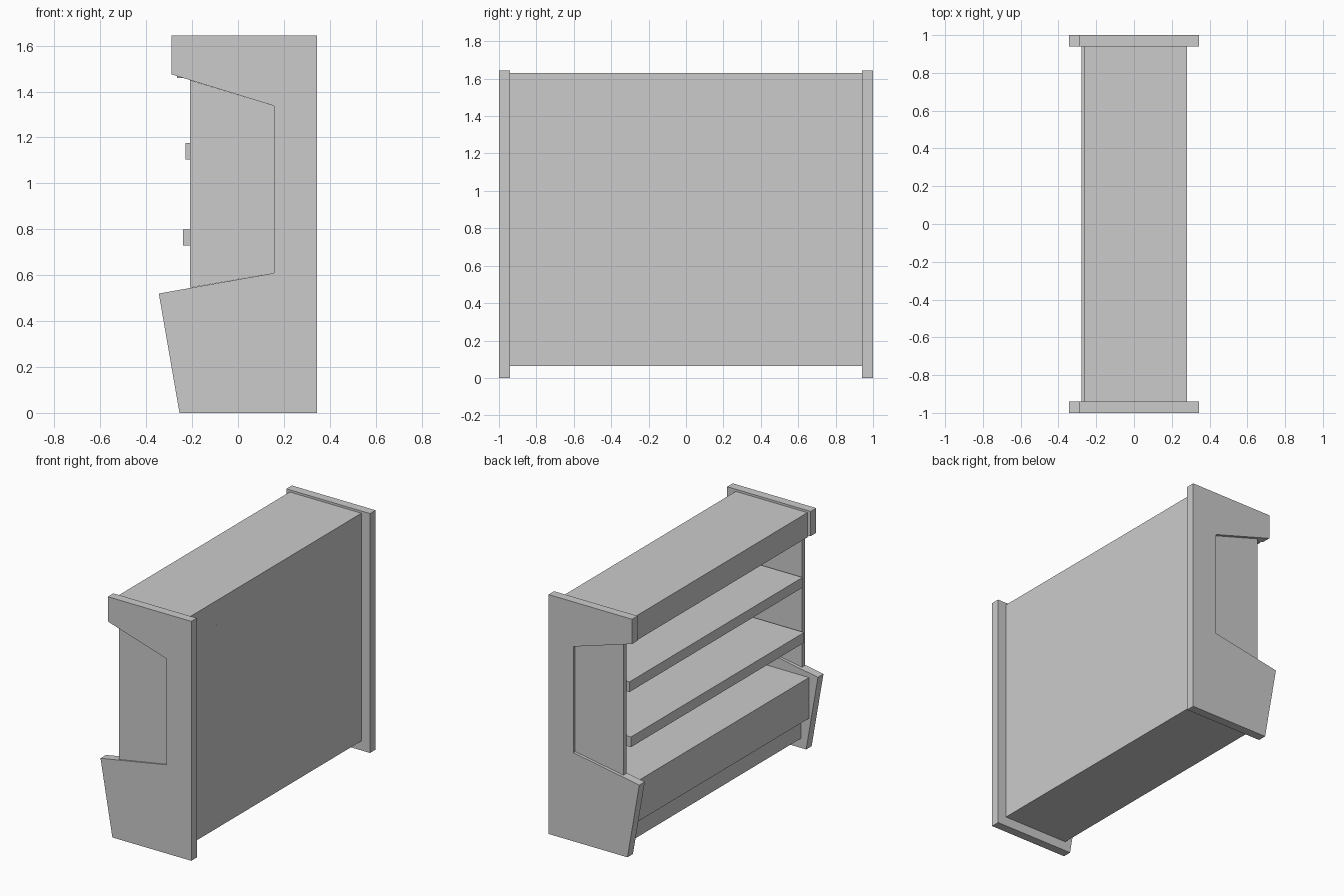
import bpy, bmesh

if "Cube" in bpy.data.objects:
    bpy.data.objects.remove(bpy.data.objects["Cube"])


def extrude_profile(name, pts, y0, y1):
    """Extrude an x-z outline from y0 to y1."""
    bm = bmesh.new()
    face = bm.faces.new([bm.verts.new((x, y0, z)) for x, z in pts])
    ext = bmesh.ops.extrude_face_region(bm, geom=[face])
    verts = [v for v in ext["geom"] if isinstance(v, bmesh.types.BMVert)]
    bmesh.ops.translate(bm, verts=verts, vec=(0, y1 - y0, 0))
    bmesh.ops.recalc_face_normals(bm, faces=bm.faces)
    mesh = bpy.data.meshes.new(name)
    bm.to_mesh(mesh)
    bm.free()
    obj = bpy.data.objects.new(name, mesh)
    bpy.context.collection.objects.link(obj)
    return obj


def board(name, x0, x1, z0, z1, half=0.94):
    """Board running between the side panels."""
    return extrude_profile(name, [(x0, z0), (x1, z0), (x1, z1), (x0, z1)], -half, half)


# Side panels: C-shaped frame with a thinner, slightly sunken infill
frame = [(-0.255, 0), (0.345, 0), (0.345, 1.645), (-0.29, 1.645),
         (-0.29, 1.475), (0.156, 1.338), (0.156, 0.609), (-0.345, 0.52)]
infill = [(-0.21, 0.545), (0.156, 0.609), (0.156, 1.338), (-0.21, 1.45)]
for side, y in (("left", -1.0), ("right", 0.94)):
    extrude_profile(side + "_side_frame", frame, y, y + 0.06)
    extrude_profile(side + "_side_infill", infill, y + 0.008, y + 0.04)

# Back panel between the lower box and the top box
BACK = 0.28
board("back_panel", 0.22, BACK, 0.50, 1.46)

# Top box
board("top_box", -0.265, BACK, 1.46, 1.63)

# Lower box with recessed kick base
extrude_profile("lower_box", [(-0.215, 0.065), (BACK, 0.065), (BACK, 0.50),
                              (-0.277, 0.50), (-0.277, 0.22), (-0.215, 0.22)], -0.94, 0.94)

# Shelves
board("lower_shelf", -0.24, 0.22, 0.73, 0.80)
board("upper_shelf", -0.228, 0.22, 1.105, 1.175)
